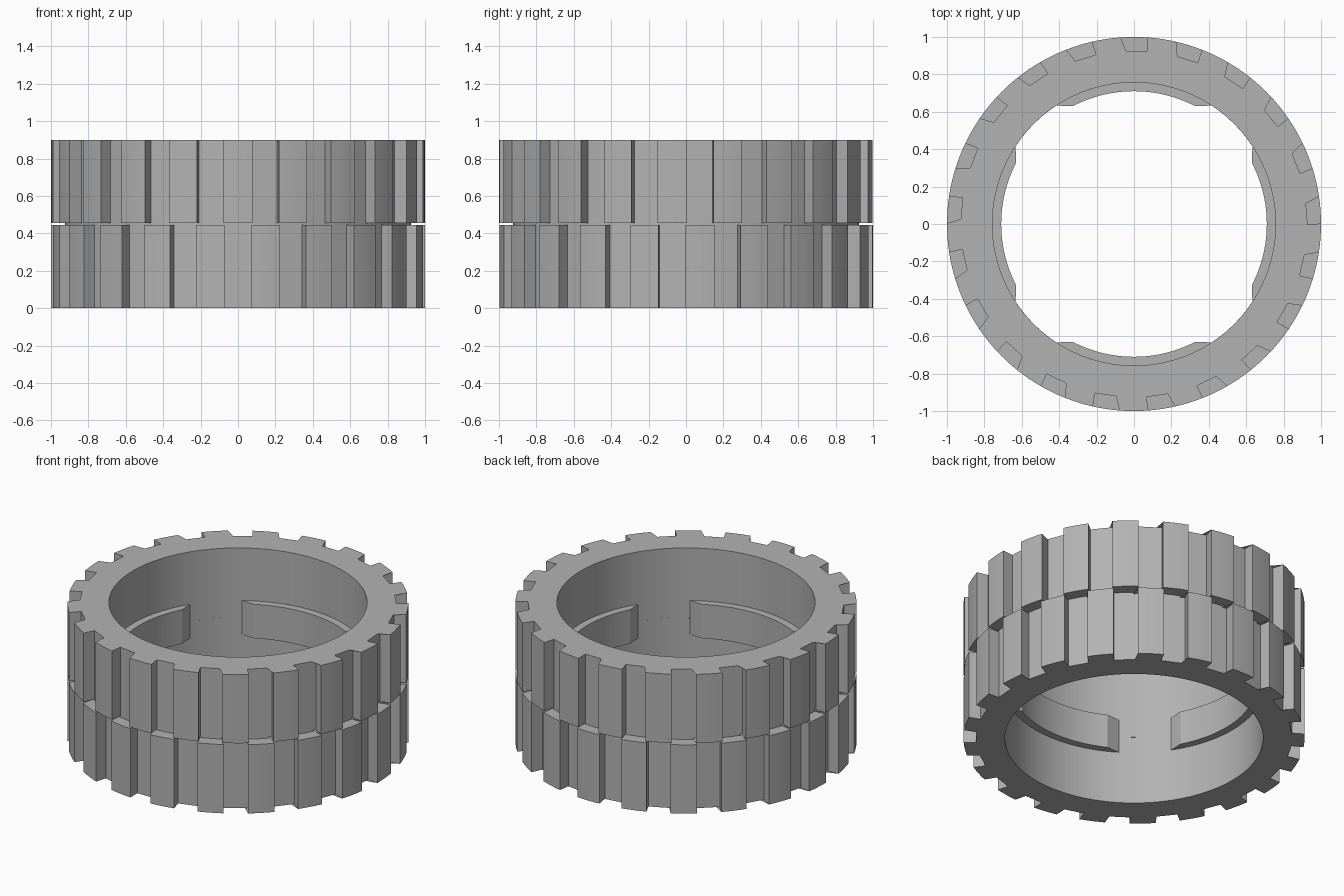
import bpy, bmesh
from math import sin, cos, radians, asin, sqrt, tau, pi

if "Cube" in bpy.data.objects:
    bpy.data.objects.remove(bpy.data.objects["Cube"], do_unlink=True)

rubber = bpy.data.materials.new("grey rubber")
rubber.use_nodes = True
rubber.diffuse_color = (0.45, 0.45, 0.45, 1)
rubber.node_tree.nodes["Principled BSDF"].inputs["Base Color"].default_value = (0.45, 0.45, 0.45, 1)

HEIGHT, MID, GAP = 0.90, 0.45, 0.005
OUTER, FLOOR, BORE, RIB = 1.0, 0.925, 0.757, 0.71
TEETH, NOTCH_HALF = 21, 0.072
RIB_CUT, RIB_LOW, RIB_HIGH = 0.63, 0.34, 0.56


def finish(name, bm):
    bmesh.ops.recalc_face_normals(bm, faces=bm.faces)
    mesh = bpy.data.meshes.new(name)
    bm.to_mesh(mesh)
    bm.free()
    obj = bpy.data.objects.new(name, mesh)
    bpy.context.collection.objects.link(obj)
    mesh.materials.append(rubber)
    bpy.ops.object.select_all(action='DESELECT')
    obj.select_set(True)
    bpy.context.view_layer.objects.active = obj
    bpy.ops.object.shade_smooth_by_angle(angle=radians(25))
    return obj


def ring(bm, outer, inner, low, high):
    """Closed band between two outlines that have the same number of points."""
    loops = [[bm.verts.new((x, y, z)) for x, y in pts]
             for pts, z in ((outer, low), (outer, high), (inner, high), (inner, low))]
    n = len(outer)
    for k in range(4):
        a, b = loops[k], loops[(k + 1) % 4]
        for i in range(n):
            j = (i + 1) % n
            bm.faces.new((a[i], a[j], b[j], b[i]))


def polar(r, a):
    return r * cos(a), r * sin(a)


def tread_outline(first_notch):
    """Outer outline with straight-sided notches, and the matching bore."""
    outer, inner = [], []
    pitch = tau / TEETH
    lip, foot = asin(NOTCH_HALF / OUTER), asin(NOTCH_HALF / FLOOR)
    floor_r = FLOOR / cos(foot)
    for k in range(TEETH):
        mid = first_notch + k * pitch
        steps = [(floor_r, -foot), (floor_r, foot)]
        steps += [(OUTER, lip + (pitch - 2 * lip) * t / 4) for t in range(5)]
        for i, (r, a) in enumerate(steps):
            outer.append(polar(r, mid + a))
            inner.append(polar(BORE, mid - foot + pitch * i / len(steps)))
    return outer, inner


# Two tread bands with staggered notches
for name, notch, low, high in (("upper_tread", pi / 2, MID + GAP, HEIGHT),
                               ("lower_tread", -pi / 2, 0, MID - GAP)):
    bm = bmesh.new()
    ring(bm, *tread_outline(notch), low, high)
    finish(name, bm)

# Thin core joining the bands inside the centre groove
bm = bmesh.new()
angles = [tau * i / 96 for i in range(96)]
ring(bm, [polar(FLOOR, a) for a in angles], [polar(BORE, a) for a in angles],
     MID - GAP, MID + GAP)
finish("groove_core", bm)

# Four inner rib segments with flat-cut ends
wide = asin(sqrt(BORE ** 2 - RIB_CUT ** 2) / BORE)
narrow = asin(sqrt(RIB ** 2 - RIB_CUT ** 2) / RIB)
for k, side in enumerate(("left", "back", "right", "front")):
    bm = bmesh.new()
    n = 20
    spread = [2 * i / n - 1 for i in range(n + 1)]
    rows = [[bm.verts.new((*polar(r, k * pi / 2 + half * t), z)) for t in spread]
            for r, half, z in ((BORE + 0.004, wide, RIB_LOW), (BORE + 0.004, wide, RIB_HIGH),
                               (RIB, narrow, RIB_HIGH), (RIB, narrow, RIB_LOW))]
    for a, b in zip(rows, rows[1:] + rows[:1]):
        for i in range(n):
            bm.faces.new((a[i], a[i + 1], b[i + 1], b[i]))
    for end in (0, n):
        bm.faces.new([row[end] for row in rows])
    finish(side + "_inner_rib", bm)
